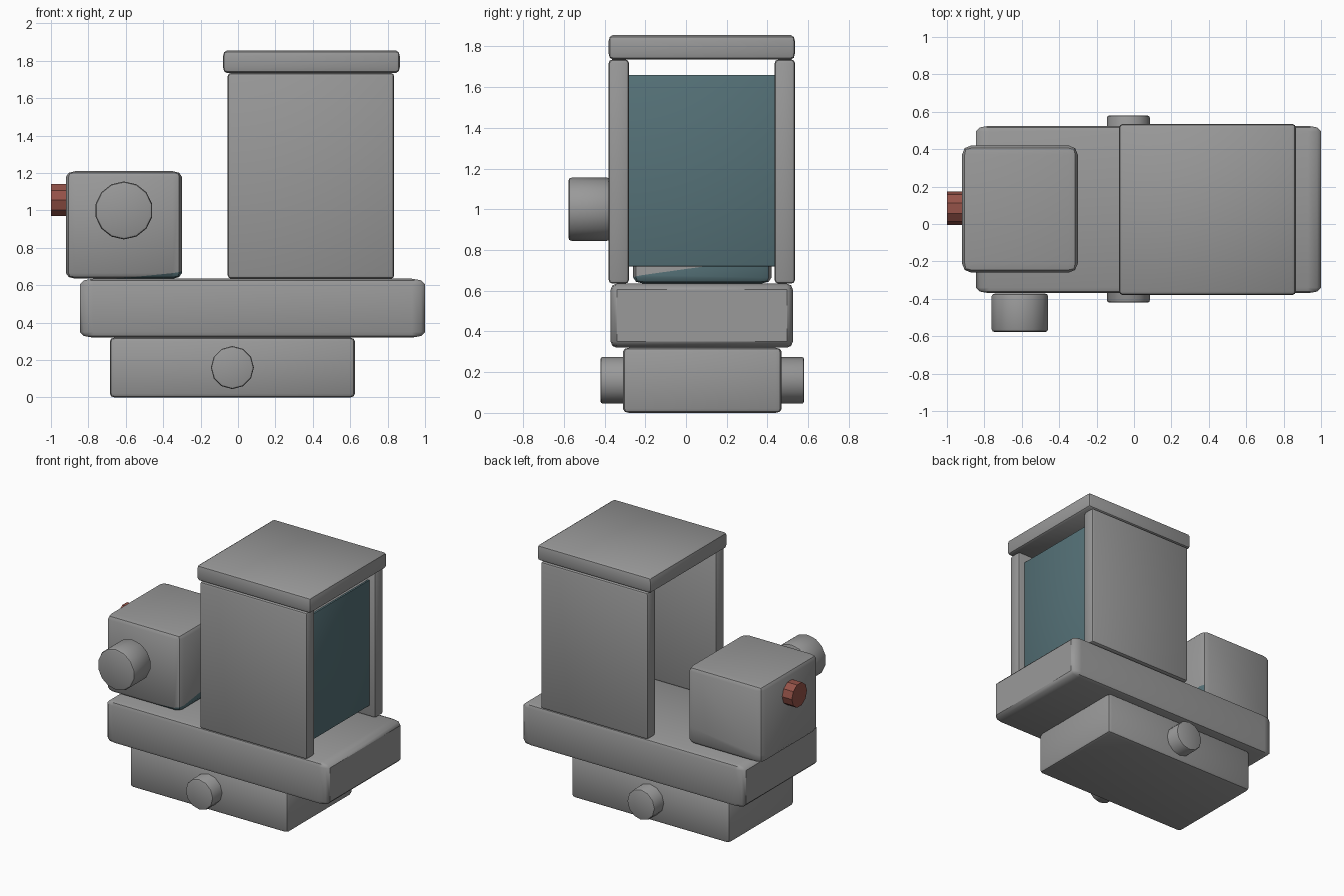
import bpy
import bmesh
from math import radians
from mathutils import Matrix, Vector

if "Cube" in bpy.data.objects:
    bpy.data.objects.remove(bpy.data.objects["Cube"])


def material(name, rgb):
    m = bpy.data.materials.new(name)
    m.use_nodes = True
    m.diffuse_color = (*rgb, 1)
    m.node_tree.nodes["Principled BSDF"].inputs["Base Color"].default_value = (*rgb, 1)
    return m


grey = material("machine grey", (0.32, 0.32, 0.32))
teal = material("teal glass", (0.09, 0.165, 0.185))
red = material("dull red", (0.30, 0.085, 0.065))


def finish(name, bm, mat, smooth=True):
    mesh = bpy.data.meshes.new(name)
    bmesh.ops.recalc_face_normals(bm, faces=bm.faces)
    bm.to_mesh(mesh)
    bm.free()
    mesh.materials.append(mat)
    if smooth:
        mesh.shade_smooth()
        mesh.set_sharp_from_angle(angle=radians(40))
    obj = bpy.data.objects.new(name, mesh)
    bpy.context.collection.objects.link(obj)
    return obj


def rounded_box(name, lo, hi, bevel, mat=grey):
    """Box between two corners; bevel is the rounding width along x, y and z."""
    lo, hi, b = Vector(lo), Vector(hi), Vector(bevel)
    size = hi - lo
    bm = bmesh.new()
    bmesh.ops.create_cube(bm, size=1)
    # Bevel in a space where the rounding is one unit, then scale it back
    bmesh.ops.scale(bm, vec=[s / w for s, w in zip(size, b)], verts=bm.verts)
    bmesh.ops.bevel(bm, geom=bm.edges[:], offset=1, segments=2, profile=0.5,
                    affect='EDGES')
    bmesh.ops.scale(bm, vec=b, verts=bm.verts)
    bmesh.ops.translate(bm, vec=(lo + hi) / 2, verts=bm.verts)
    return finish(name, bm, mat)


def cylinder(name, centre, radius, length, axis, sides, mat=grey, bevel=0.0):
    bm = bmesh.new()
    turn = Matrix.Rotation(radians(90), 4, 'Y' if axis == 'X' else 'X')
    bmesh.ops.create_cone(bm, cap_ends=True, segments=sides, radius1=radius,
                          radius2=radius, depth=length,
                          matrix=Matrix.Translation(centre) @ turn)
    if bevel:
        rims = [e for e in bm.edges if any(len(f.verts) > 4 for f in e.link_faces)]
        bmesh.ops.bevel(bm, geom=rims, offset=bevel, segments=2, profile=0.5,
                        affect='EDGES')
    return finish(name, bm, mat, smooth=bevel > 0)


# Undercarriage with a round hub on both sides
rounded_box("base", (-0.685, -0.31, 0), (0.625, 0.47, 0.32), (0.025, 0.03, 0.02))
cylinder("axle_hub", (-0.03, 0.08, 0.16), 0.115, 1.0, 'Y', 12, bevel=0.012)

# Platform
rounded_box("platform", (-0.845, -0.37, 0.32), (1.0, 0.525, 0.635), (0.07, 0.03, 0.03))

# Cabin: two side walls, roof and window
for name, y in (("front_wall", -0.38), ("back_wall", 0.435)):
    rounded_box(name, (-0.055, y, 0.635), (0.835, y + 0.1, 1.735), (0.018, 0.018, 0.018))
rounded_box("roof", (-0.08, -0.38, 1.735), (0.865, 0.535, 1.855), (0.02, 0.02, 0.03))
rounded_box("window", (0.77, -0.285, 0.72), (0.785, 0.44, 1.66), (0.001, 0.001, 0.001), teal)

# Engine block with a teal patch low on its inner side
block = rounded_box("engine_block", (-0.92, -0.26, 0.635), (-0.30, 0.42, 1.21),
                    (0.05, 0.05, 0.03))
block.data.materials.append(teal)
bm = bmesh.new()
bm.from_mesh(block.data)
origin, normal = Vector((-0.6, -0.24, 0.64)), Vector((-0.11, -0.14, 1))
bmesh.ops.bisect_plane(bm, geom=bm.verts[:] + bm.edges[:] + bm.faces[:],
                       plane_co=origin, plane_no=normal)
for face in bm.faces:
    c = face.calc_center_median()
    if (c - origin).dot(normal) < 0 and c.x > -0.7 and face.normal.y < 0.5:
        face.material_index = 1
bm.to_mesh(block.data)
bm.free()

# Front drum and red side knob
cylinder("front_drum", (-0.61, -0.475, 1.0), 0.155, 0.205, 'Y', 14, bevel=0.015)
cylinder("side_knob", (-0.95, 0.085, 1.055), 0.09, 0.1, 'X', 10, red)
